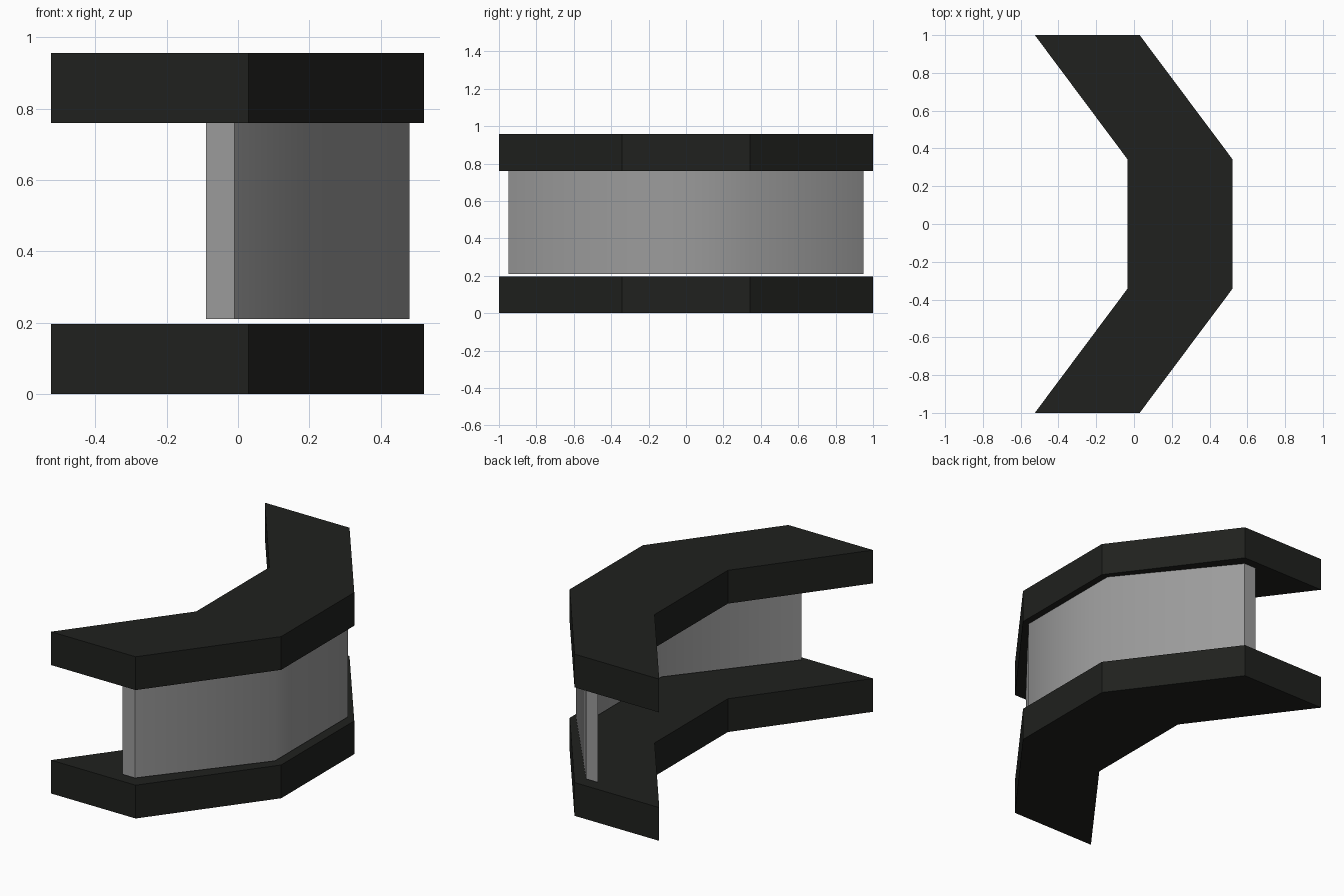
import bpy, bmesh, math

if "Cube" in bpy.data.objects:
    bpy.data.objects.remove(bpy.data.objects["Cube"])


def extrude_outline(name, half, z0, z1):
    """Mirror a half outline (y >= 0) across y and extrude it from z0 to z1."""
    outer, inner = half
    pts = ([(x, y) for x, y in outer] + [(x, -y) for x, y in reversed(outer)]
           + [(x, -y) for x, y in inner] + [(x, y) for x, y in reversed(inner)])
    # split into three quads so the bent shape stays clean
    n = len(pts)
    bm = bmesh.new()
    vs = [bm.verts.new((x, y, z0)) for x, y in pts]
    faces = [bm.faces.new((vs[i], vs[i + 1], vs[n - 2 - i], vs[n - 1 - i]))
             for i in range(n // 2 - 1)]
    ext = bmesh.ops.extrude_face_region(bm, geom=faces, use_keep_orig=True)
    for v in ext["geom"]:
        if isinstance(v, bmesh.types.BMVert):
            v.co.z = z1
    bmesh.ops.recalc_face_normals(bm, faces=bm.faces)
    mesh = bpy.data.meshes.new(name)
    bm.to_mesh(mesh)
    bm.free()
    ob = bpy.data.objects.new(name, mesh)
    bpy.context.collection.objects.link(ob)
    return ob


dark = bpy.data.materials.new("dark_stone")
dark.diffuse_color = (0.014, 0.015, 0.013, 1)
dark.use_nodes = True
dark.node_tree.nodes["Principled BSDF"].inputs["Base Color"].default_value = dark.diffuse_color
grey = bpy.data.materials.new("grey_panel")
grey.diffuse_color = (0.33, 0.33, 0.33, 1)
grey.use_nodes = True
grey.node_tree.nodes["Principled BSDF"].inputs["Base Color"].default_value = grey.diffuse_color

# Base and counter top: identical bent slabs (outer edge, inner edge)
slab = ([(0.03, 1.0), (0.522, 0.342)],
        [(-0.034, 0.342), (-0.525, 1.0)])
slab = (slab[0], slab[1][::-1])
for name, z in (("base_slab", 0.0), ("counter_top", 0.76)):
    extrude_outline(name, slab, z, z + 0.197).data.materials.append(dark)

# Upright front panel, smooth shaded round its shallow bends
panel = extrude_outline("front_panel",
                        ([(-0.01, 0.95), (0.481, 0.342)],
                         [(-0.09, 0.95), (0.401, 0.342)]), 0.21, 0.76)
panel.data.materials.append(grey)
bpy.context.view_layer.objects.active = panel
panel.select_set(True)
bpy.ops.object.shade_smooth_by_angle(angle=math.radians(50))
